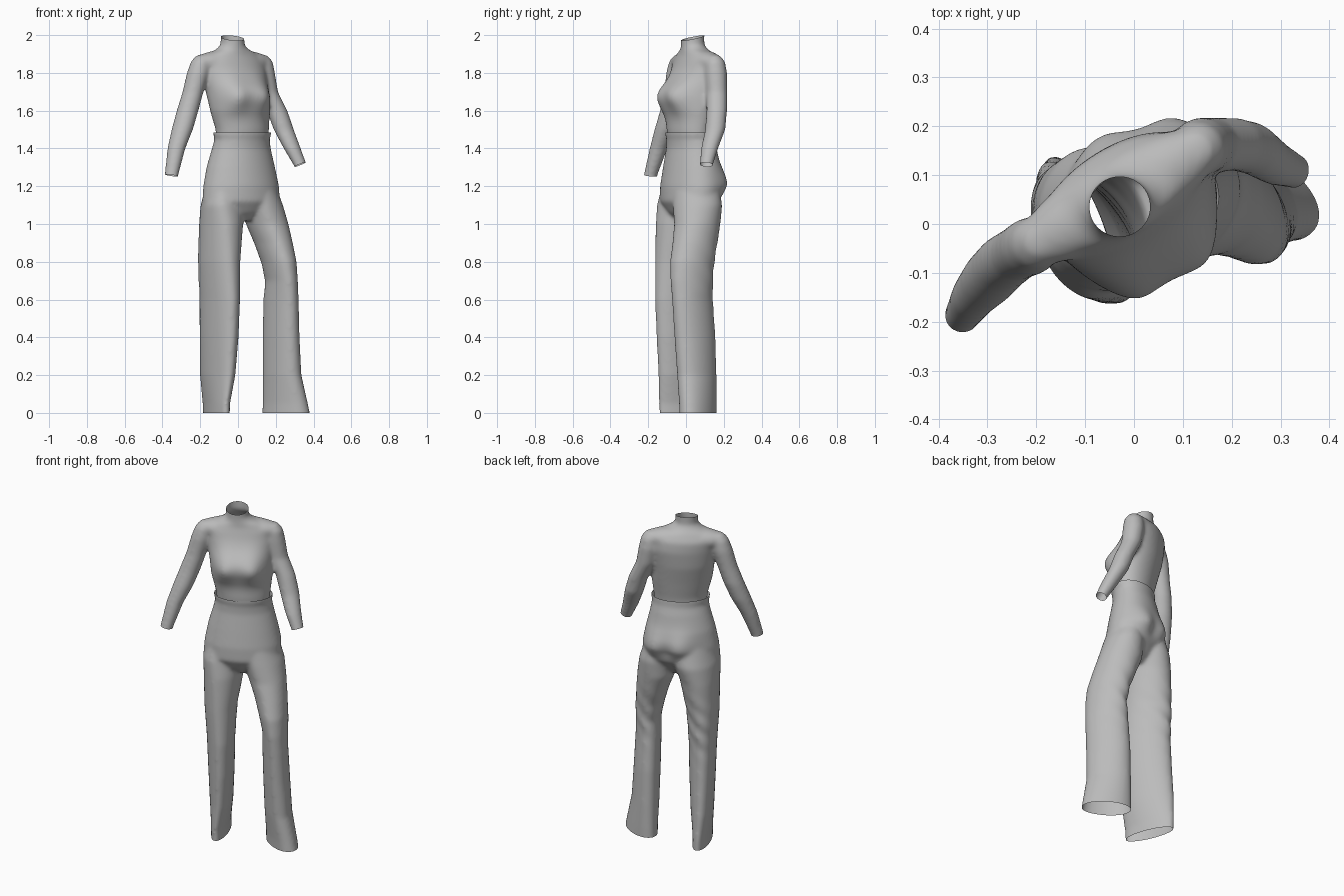
import bpy, bmesh
from math import sin, cos, pi, radians, exp
from mathutils import Vector, Matrix

if "Cube" in bpy.data.objects:
    bpy.data.objects.remove(bpy.data.objects["Cube"])

grey = bpy.data.materials.new("plain grey cloth")
grey.use_nodes = True
grey.diffuse_color = (0.5, 0.5, 0.5, 1)
grey.node_tree.nodes["Principled BSDF"].inputs["Base Color"].default_value = (0.5, 0.5, 0.5, 1)

SIDES = 64


def resample(rings, step=0.012):
    """Insert evenly spaced rings between the key rings."""
    out = []
    for a, b in zip(rings, rings[1:]):
        n = max(1, round(abs(a[0] - b[0]) / step))
        out += [[p + (q - p) * i / n for p, q in zip(a, b)] for i in range(n)]
    return out + [rings[-1]]


def loft(bm, rings, pleat=0.0):
    """Closed loft; ring = height, x min, x max, y min, y max, skew in degrees."""
    loops = []
    for z, x0, x1, y0, y1, skew in resample(rings):
        phase, loop = radians(skew), []
        for i in range(SIDES):
            t = 2 * pi * i / SIDES
            front = max(0, cos(t + pi / 2 + phase))
            back = max(0, -cos(t + pi / 2 + phase))
            # pressed crease in front, gathered folds behind the knee
            k = 1 + pleat * front ** 14
            if pleat:
                k += 0.03 * back * sin(55 * z + 4 * t) * exp(-((z - 0.74) / 0.15) ** 2)
            loop.append(bm.verts.new(((x0 + x1) / 2 + k * (x1 - x0) / 2 * cos(t),
                                      (y0 + y1) / 2 + k * (y1 - y0) / 2 * sin(t + phase), z)))
        loops.append(loop)
    for a, b in zip(loops, loops[1:]):
        for i in range(SIDES):
            j = (i + 1) % SIDES
            bm.faces.new((a[i], a[j], b[j], b[i]))
    bm.faces.new(loops[0])
    bm.faces.new(loops[-1])


def tube(bm, points):
    """Sleeve through points of x, y, z, radius."""
    loft(bm, [(z, x - r, x + r, y - r, y + r, 0) for x, y, z, r in points])


def swell(bm, centre, push, radius):
    """Push the skin softly outward around a point."""
    moves = [(v, exp(-((v.co - Vector(centre)).length / radius) ** 2)) for v in bm.verts]
    for v, weight in moves:
        v.co += Vector(push) * weight


def garment(name, bm, openings, smooth):
    """Fuse the overlapping parts into one skin, relax it and cut the openings."""
    bmesh.ops.recalc_face_normals(bm, faces=bm.faces)
    mesh = bpy.data.meshes.new(name)
    bm.to_mesh(mesh)
    bm.free()
    obj = bpy.data.objects.new(name, mesh)
    bpy.context.collection.objects.link(obj)
    mod = obj.modifiers.new("fuse", "REMESH")
    mod.mode = "VOXEL"
    mod.voxel_size = 0.008
    bpy.context.view_layer.update()
    fused = bpy.data.meshes.new_from_object(obj.evaluated_get(bpy.context.evaluated_depsgraph_get()))
    obj.modifiers.clear()
    bm = bmesh.new()
    bm.from_mesh(fused)
    for _ in range(smooth):
        bmesh.ops.smooth_vert(bm, verts=bm.verts, factor=0.5,
                              use_axis_x=True, use_axis_y=True, use_axis_z=True)
    for co, normal, reach in openings:
        faces = [f for f in bm.faces if (f.calc_center_median() - Vector(co)).length < reach]
        edges = {e for f in faces for e in f.edges}
        verts = {v for f in faces for v in f.verts}
        bmesh.ops.bisect_plane(bm, geom=[*verts, *edges, *faces], plane_co=co,
                               plane_no=Vector(normal).normalized(), clear_outer=True)
    for f in bm.faces:
        f.smooth = True
    bm.to_mesh(fused)
    bm.free()
    fused.materials.clear()
    fused.materials.append(grey)
    obj.data = fused
    fused.name = name


# Fitted top: body and neck
bm = bmesh.new()
loft(bm, [(1.41, -.112, .157, -.092, .13, 17),
          (1.5, -.119, .164, -.102, .14, 17),
          (1.6, -.149, .167, -.105, .158, 20),
          (1.7, -.172, .155, -.09, .175, 22),
          (1.8, -.19, .15, -.08, .19, 28),
          (1.86, -.2, .14, -.07, .185, 32),
          (1.9, -.165, .105, -.05, .155, 30),
          (1.925, -.115, .055, -.03, .115, 10),
          (1.95, -.092, .034, -.026, .097, 0),
          (2.06, -.094, .034, -.029, .099, 0)])
# Bust
swell(bm, (-.03, -.09, 1.68), (.038, -.062, 0), .085)
swell(bm, (.11, -.012, 1.68), (.038, -.062, 0), .085)
swell(bm, (.05, -.06, 1.69), (.01, -.018, 0), .06)
# Shoulder yoke
bmesh.ops.create_uvsphere(bm, u_segments=48, v_segments=24, radius=1,
                          matrix=Matrix.Translation((-.032, .057, 1.855))
                          @ Matrix.Rotation(radians(30), 4, "Z")
                          @ Matrix.Diagonal((.235, .085, .07, 1)))
# Sleeves
tube(bm, [(-.19, -.033, 1.895, .03), (-.197, -.038, 1.86, .053), (-.211, -.045, 1.8, .06),
          (-.238, -.06, 1.7, .056), (-.267, -.08, 1.6, .058), (-.295, -.11, 1.5, .057),
          (-.326, -.145, 1.4, .048), (-.352, -.187, 1.26, .037), (-.36, -.2, 1.2, .036)])
tube(bm, [(.125, .15, 1.895, .03), (.13, .153, 1.86, .054), (.136, .158, 1.8, .06),
          (.156, .163, 1.7, .056), (.207, .163, 1.6, .055), (.242, .155, 1.5, .054),
          (.287, .125, 1.4, .046), (.33, .107, 1.31, .036), (.36, .095, 1.24, .035)])
garment("fitted_top", bm, [((-.03, .035, 1.985), (.1, -.2, 1), .12),
                           ((.02, .02, 1.46), (0, 0, -1), .2),
                           ((-.352, -.187, 1.257), (-.15, -.1, -1), .1),
                           ((.33, .107, 1.315), (.4, -.1, -1), .1)], 12)

# Wide trousers: waistband and hips
bm = bmesh.new()
loft(bm, [(1.54, -.122, .168, -.105, .143, 17),
          (1.475, -.132, .177, -.111, .15, 17),
          (1.45, -.124, .168, -.104, .15, 17),
          (1.4, -.138, .173, -.105, .163, 17),
          (1.3, -.167, .196, -.122, .18, 17),
          (1.2, -.184, .217, -.137, .188, 18),
          (1.12, -.188, .222, -.138, .17, 20),
          (1.06, -.13, .165, -.1, .13, 20),
          (1.02, -.05, .1, -.05, .09, 15)])
# Seat
swell(bm, (.09, .185, 1.22), (-.01, .032, 0), .08)
swell(bm, (-.07, .15, 1.22), (-.01, .032, 0), .08)
swell(bm, (.012, .18, 1.19), (.004, -.015, 0), .04)
# Left leg
loft(bm, [(1.25, .04, .18, -.06, .165, 5),
          (1.1, .028, .238, -.065, .192, 0),
          (1.0, .042, .267, -.058, .182, -8),
          (.9, .085, .29, -.067, .167, -15),
          (.8, .122, .31, -.08, .15, -20),
          (.7, .144, .317, -.078, .143, -25),
          (.6, .135, .321, -.07, .142, -28),
          (.4, .13, .326, -.057, .156, -28),
          (.2, .13, .336, -.043, .161, -28),
          (.05, .13, .37, -.033, .163, -30),
          (-.07, .127, .395, -.03, .163, -30)], .04)
# Right leg
loft(bm, [(1.25, -.155, .02, -.11, .135, 5),
          (1.1, -.198, .033, -.148, .16, 0),
          (1.0, -.206, .027, -.154, .14, -12),
          (.8, -.212, .012, -.159, .115, -25),
          (.6, -.204, .011, -.159, .106, -33),
          (.4, -.203, .003, -.151, .116, -36),
          (.2, -.201, -.014, -.141, .13, -40),
          (.05, -.187, -.042, -.139, .14, -45),
          (-.07, -.181, -.045, -.136, .14, -45)], .04)
garment("wide_trousers", bm, [((0, 0, 1.485), (0, 0, 1), 3),
                              ((0, 0, 0), (0, 0, -1), 3)], 10)
